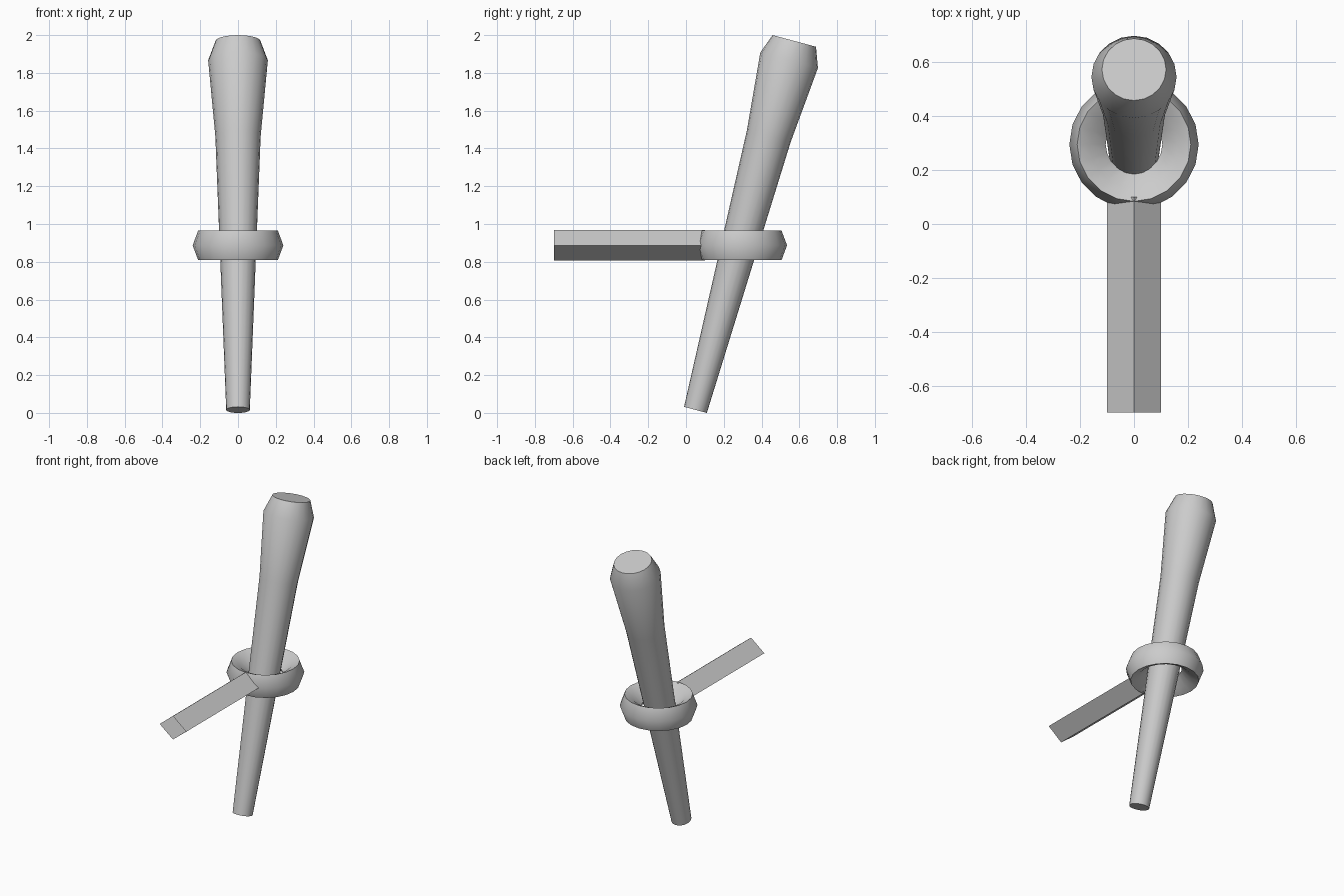
import bpy, bmesh, math

if "Cube" in bpy.data.objects:
    bpy.data.objects.remove(bpy.data.objects["Cube"])

SIDES = 20


def make_object(name, bm):
    bmesh.ops.recalc_face_normals(bm, faces=bm.faces)
    mesh = bpy.data.meshes.new(name)
    bm.to_mesh(mesh)
    bm.free()
    obj = bpy.data.objects.new(name, mesh)
    bpy.context.collection.objects.link(obj)
    return obj


def loft(bm, rings, closed=False, caps=False):
    loops = [[bm.verts.new(p) for p in ring] for ring in rings]
    pairs = list(zip(loops, loops[1:])) + ([(loops[-1], loops[0])] if closed else [])
    for a, b in pairs:
        for i in range(len(a)):
            j = (i + 1) % len(a)
            bm.faces.new((a[i], a[j], b[j], b[i]))
    if caps:
        bm.faces.new(loops[0][::-1])
        bm.faces.new(loops[-1])


def lathe(name, profile, closed=False, caps=False):
    bm = bmesh.new()
    angles = [2 * math.pi * i / SIDES for i in range(SIDES)]
    loft(bm, [[(r * math.cos(a), r * math.sin(a), z) for a in angles]
              for r, z in profile], closed, caps)
    return make_object(name, bm)


def smooth(obj, degrees):
    bpy.ops.object.select_all(action='DESELECT')
    obj.select_set(True)
    bpy.context.view_layer.objects.active = obj
    bpy.ops.object.shade_smooth_by_angle(angle=math.radians(degrees))


# Tapered torch shaft, leaning away from the wall
torch = lathe("torch_shaft", [(0.0625, 0), (0.12, 1.5), (0.158, 1.916), (0.119, 2.022)],
              caps=True)
torch.location = (0, 0.05, 0.016)
torch.rotation_euler.x = -math.radians(15)
smooth(torch, 40)

# Holder ring with sloping lips on both sides of the hole
half = [(0.211, 0.078), (0.162, 0.055)]
profile = [(0.24, 0)] + half + [(0.105, 0)] + [(r, -z) for r, z in reversed(half)]
ring = lathe("holder_ring", profile, closed=True)
ring.location = (0, 0.295, 0.887)
smooth(ring, 50)

# Diamond-section wall arm, open at both ends
bm = bmesh.new()
section = [(0.1, 0.887), (0, 0.967), (-0.1, 0.887), (0, 0.808)]
loft(bm, [[(x, y, z) for x, z in section] for y in (-0.7, 0.1)])
make_object("wall_arm", bm)
